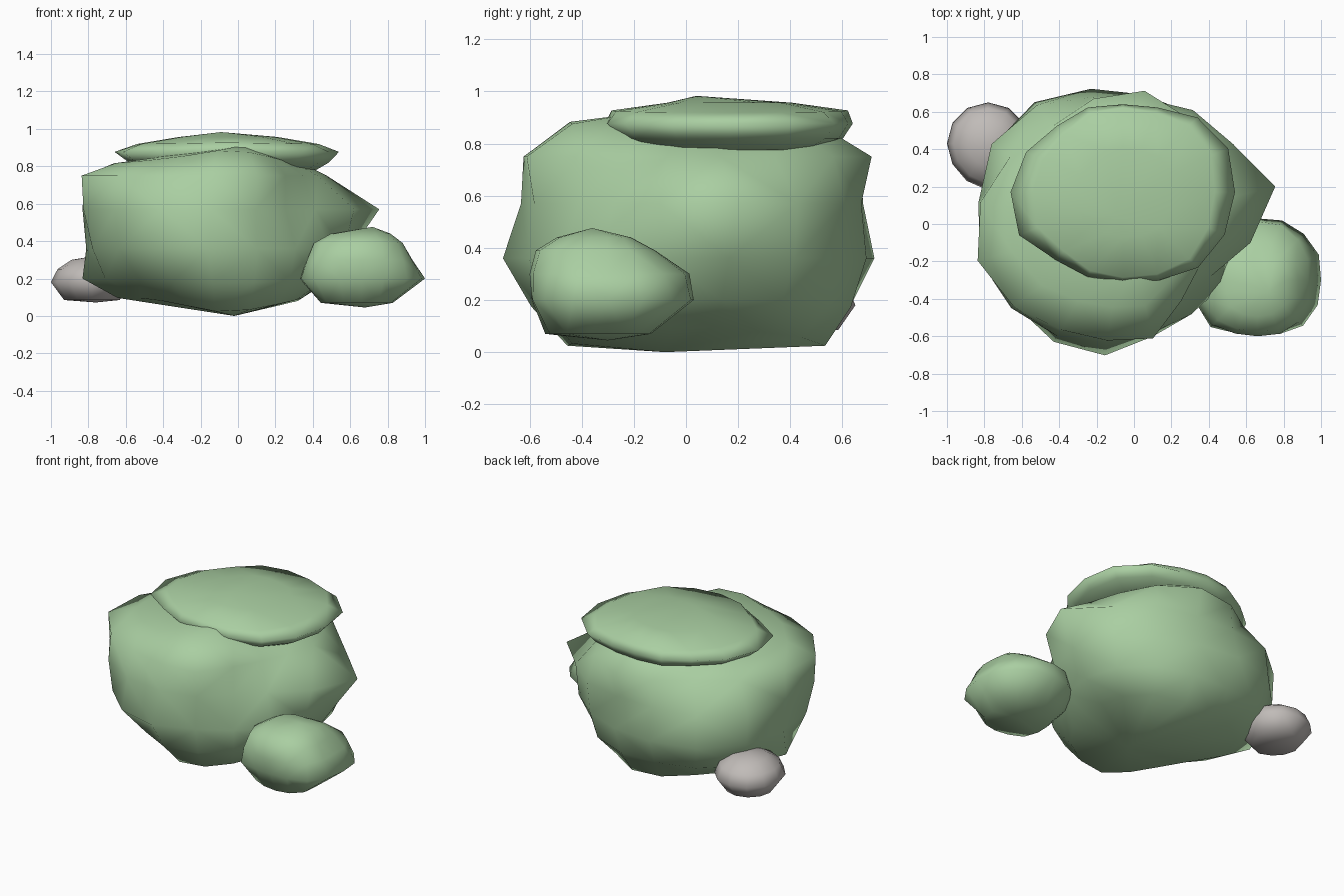
import bpy, bmesh, math

if "Cube" in bpy.data.objects:
    bpy.data.objects.remove(bpy.data.objects["Cube"])


def material(name, rgb):
    m = bpy.data.materials.new(name)
    m.diffuse_color = (*rgb, 1)
    m.use_nodes = True
    m.node_tree.nodes["Principled BSDF"].inputs["Base Color"].default_value = m.diffuse_color
    return m


moss = material("moss_green", (0.40, 0.62, 0.36))
grey = material("warm_grey", (0.53, 0.50, 0.48))


def rock(name, centre, start, rings, bottom, top, mat):
    """Loft a stone from rings of radii, closed by a point at each end.
    Each ring: (z, z shift towards the sides, radii by angle)."""
    bm = bmesh.new()
    loops = []
    for z, shift, radii in rings:
        loop = []
        for i, r in enumerate(radii):
            a = math.radians(start) + 2 * math.pi * i / len(radii)
            c, s = math.cos(a), math.sin(a)
            loop.append(bm.verts.new((centre[0] + r * c, centre[1] + r * s,
                                      z + shift * abs(c))))
        loops.append(loop)
    n = len(loops[0])
    low, high = bm.verts.new(bottom), bm.verts.new(top)
    for i in range(n):
        j = (i + 1) % n
        for lo, hi in zip(loops, loops[1:]):
            bm.faces.new((lo[i], lo[j], hi[j], hi[i]))
        bm.faces.new((low, loops[0][j], loops[0][i]))
        bm.faces.new((high, loops[-1][i], loops[-1][j]))
    bmesh.ops.triangulate(bm, faces=bm.faces[:])
    bmesh.ops.recalc_face_normals(bm, faces=bm.faces[:])
    for f in bm.faces:
        f.smooth = True
    me = bpy.data.meshes.new(name)
    bm.to_mesh(me)
    bm.free()
    me.materials.append(mat)
    ob = bpy.data.objects.new(name, me)
    bpy.context.collection.objects.link(ob)
    return ob


def scaled(outline, right, back, left, front):
    """Scale a plan outline by different amounts on its four sides."""
    out = []
    for i, r in enumerate(outline):
        a = 2 * math.pi * i / len(outline)
        c, s = math.cos(a), math.sin(a)
        out.append(r * (c * c * (right if c > 0 else left)
                        + s * s * (back if s > 0 else front)))
    return out


# large central stone, with a ridge to the right and a blunt front
rock("main_boulder", (-0.05, 0), 14, [
    (.012, .085, [.40, .46, .52, .54, .54, .55, .60, .60,
                  .48, .44, .45, .46, .45, .44, .42, .40]),
    (.17, .03, [.57, .62, .64, .64, .65, .72, .77, .79,
                .68, .59, .58, .60, .57, .55, .53, .53]),
    (.36, 0, [.68, .70, .69, .70, .745, .81, .82, .77,
              .75, .73, .735, .71, .62, .60, .62, .62]),
    (.57, 0, [.83, .72, .71, .68, .70, .79, .83, .79,
              .80, .755, .70, .64, .60, .51, .54, .68]),
    (.75, 0, [.54, .57, .66, .72, .69, .65, .71, .78,
              .81, .74, .66, .63, .63, .51, .46, .48]),
    (.895, -.08, [.40, .42, .47, .50, .50, .52, .56, .62,
                  .62, .55, .48, .45, .45, .39, .36, .36])],
    (-.02, -.08, 0), (.03, -.22, .912), moss)

# flat slab lying on top
cap = [.60, .61, .565, .49, .47, .49, .50, .56, .60, .60, .51, .49, .48, .51, .57, .59]
rock("cap_slab", (-0.06, 0.17), 0, [
    (.775, 0, scaled(cap, .78, .68, .66, .68)),
    (.82, 0, scaled(cap, .91, .92, .87, .90)),
    (.877, 0, scaled(cap, 1, 1, 1, 1)),
    (.927, -.008, scaled(cap, .82, .96, .80, .95)),
    (.957, 0, scaled(cap, .45, .50, .42, .50))],
    (-.06, .2, .765), (-.09, .04, .983), moss)

# smaller stone at the front right
side = [.34, .355, .35, .345, .33, .33, .33, .33, .33, .35, .36, .315, .30, .32, .35, .35]
rock("side_stone", (0.66, -0.30), 0, [
    (.07, 0, scaled(side, .47, .50, .65, .80)),
    (.20, 0, scaled(side, 1, 1, 1, .97)),
    (.30, 0, scaled(side, .80, .95, .88, 1)),
    (.39, 0, scaled(side, .64, .55, .76, .92)),
    (.44, 0, scaled(side, .45, .25, .48, .65))],
    (.68, -.3, .045), (.72, -.36, .476), moss)

# little pebble at the back left
pebble = [.21, .22, .22, .22, .22, .22, .22, .22, .23, .25, .23, .21]
rock("pebble", (-0.78, 0.43), 0, [
    (.085, 0, scaled(pebble, .70, .70, .68, .66)),
    (.18, 0, pebble),
    (.25, 0, scaled(pebble, .86, .86, .84, .86)),
    (.30, 0, scaled(pebble, .50, .50, .50, .50))],
    (-.76, .43, .072), (-.77, .43, .32), grey)
